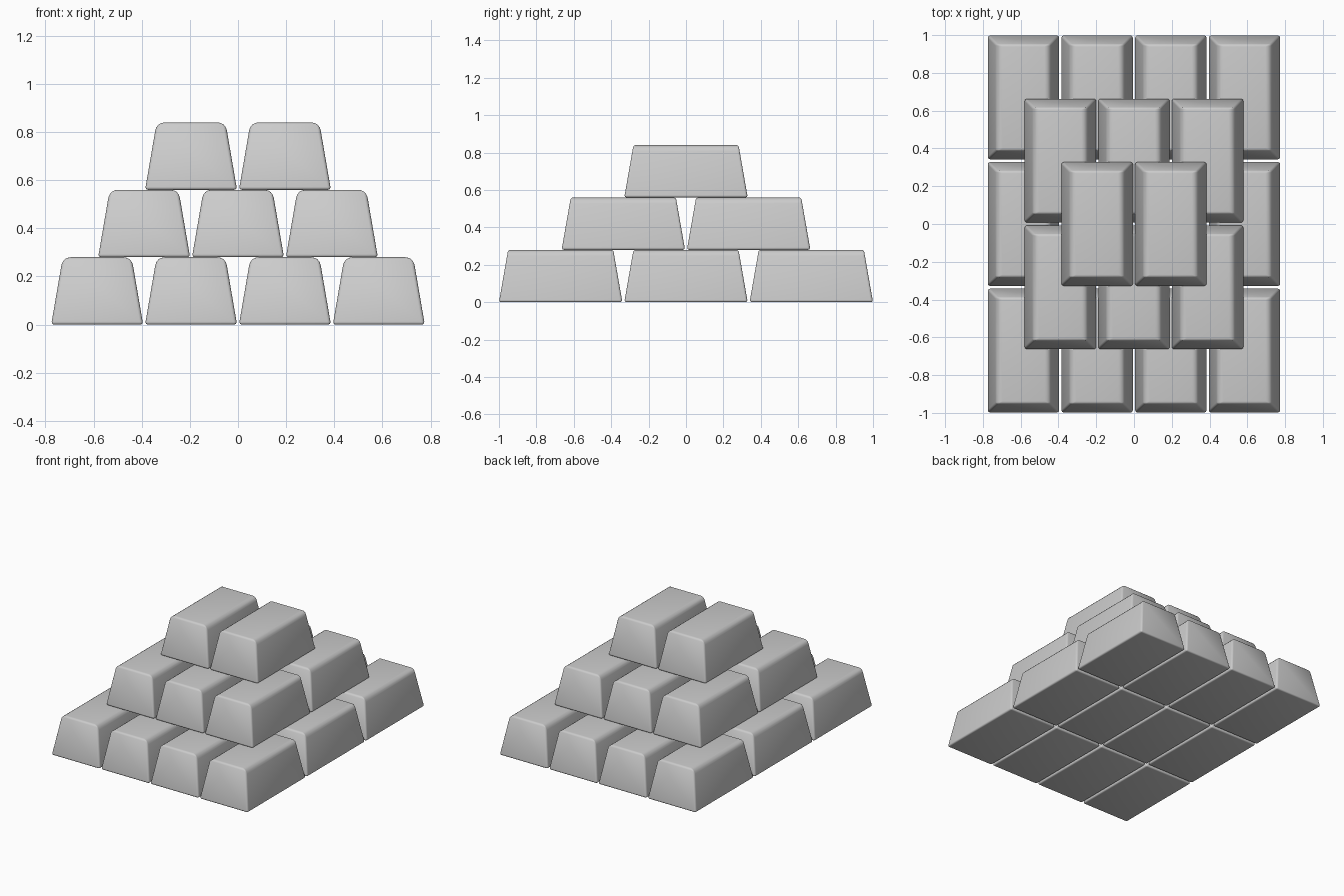
import bpy, bmesh

if "Cube" in bpy.data.objects:
    bpy.data.objects.remove(bpy.data.objects["Cube"])

PITCH_X, PITCH_Y, HEIGHT = 0.39, 0.67, 0.28


def ingot_mesh():
    # Tapered bar: wide base, narrower top
    bm = bmesh.new()
    bmesh.ops.create_cube(bm, size=2)
    for v in bm.verts:
        top = v.co.z > 0
        v.co.x *= 0.143 if top else 0.191
        v.co.y *= 0.281 if top else 0.33
        v.co.z = HEIGHT if top else 0.0
    # Broad rounding on the long top edges, slight rounding elsewhere
    weight = bm.edges.layers.float.new("bevel_weight_edge")
    for e in bm.edges:
        a, b = (v.co for v in e.verts)
        long_top = a.z > 0.1 and b.z > 0.1 and abs(a.x - b.x) < 1e-4
        e[weight] = 1.0 if long_top else 0.4
    mesh = bpy.data.meshes.new("ingot")
    bm.to_mesh(mesh)
    bm.free()
    return mesh


def add_ingot(mesh, name, loc):
    ob = bpy.data.objects.new(name, mesh)
    bpy.context.collection.objects.link(ob)
    ob.location = loc
    bev = ob.modifiers.new("rounding", "BEVEL")
    bev.limit_method = "WEIGHT"
    bev.width = 0.033
    bev.segments = 4
    return ob


mesh = ingot_mesh()
for p in mesh.polygons:
    p.use_smooth = True

# Three layers, each one bar smaller both ways
for layer, (nx, ny) in enumerate([(4, 3), (3, 2), (2, 1)]):
    for i in range(nx):
        for j in range(ny):
            add_ingot(mesh, f"ingot_layer{layer + 1}_{i + 1}_{j + 1}",
                      ((i - (nx - 1) / 2) * PITCH_X,
                       (j - (ny - 1) / 2) * PITCH_Y,
                       layer * HEIGHT))
